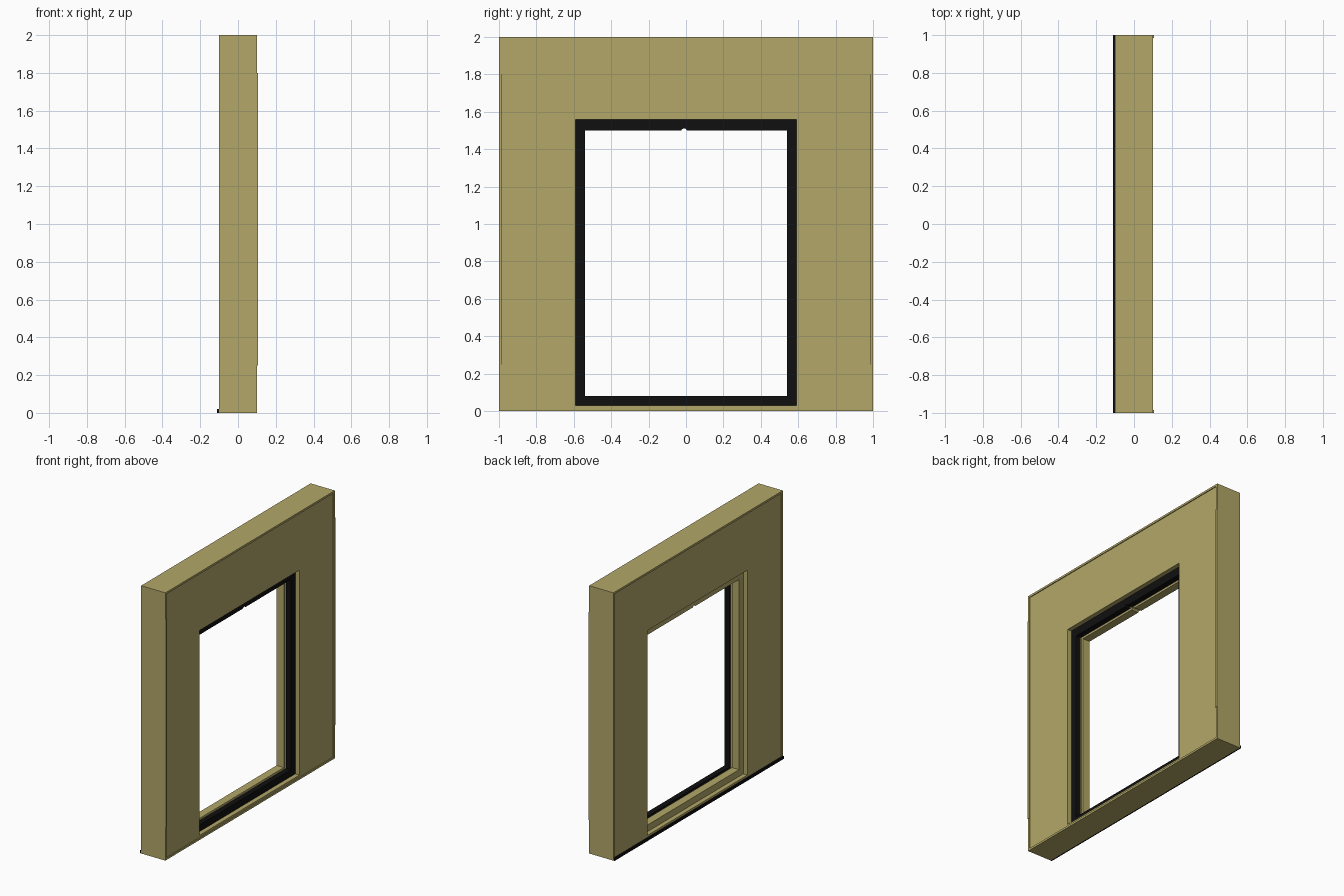
import bpy, bmesh, math

if "Cube" in bpy.data.objects:
    bpy.data.objects.remove(bpy.data.objects["Cube"])

def material(name, rgb):
    m = bpy.data.materials.new(name)
    m.diffuse_color = (*rgb, 1)
    m.use_nodes = True
    m.node_tree.nodes["Principled BSDF"].inputs["Base Color"].default_value = m.diffuse_color
    return m

TAN = material("tan", (0.45, 0.39, 0.14))
BLACK = material("black", (0.005, 0.005, 0.005))

def finish(name, bm, mat):
    bmesh.ops.recalc_face_normals(bm, faces=bm.faces)
    me = bpy.data.meshes.new(name)
    bm.to_mesh(me)
    bm.free()
    me.materials.append(mat)
    ob = bpy.data.objects.new(name, me)
    bpy.context.collection.objects.link(ob)
    return ob

def ring(name, outer, inner, x0, x1, mat):
    """Rectangular ring in the YZ plane; rects are (half_width, z_low, z_high)."""
    bm = bmesh.new()
    def loop(rect, x):
        w, a, b = rect
        return [bm.verts.new((x, y, z)) for y, z in ((-w, a), (w, a), (w, b), (-w, b))]
    loops = [loop(outer, x0), loop(outer, x1), loop(inner, x1), loop(inner, x0)]
    for k in range(4):
        a, b = loops[k], loops[(k + 1) % 4]
        for i in range(4):
            j = (i + 1) % 4
            bm.faces.new((a[i], a[j], b[j], b[i]))
    return finish(name, bm, mat)

def box(name, lo, hi, mat):
    bm = bmesh.new()
    bmesh.ops.create_cube(bm, size=1)
    for v in bm.verts:
        v.co = [(l + h) / 2 + c * (h - l) for l, h, c in zip(lo, hi, v.co)]
    return finish(name, bm, mat)

# Wall slab with opening, and its slightly raised border on both sides
opening = (0.59, 0.03, 1.56)
ring("wall", (0.985, 0.015, 1.985), opening, -0.094, 0.094, TAN)
ring("wall_border", (1.0, 0.0, 2.0), (0.985, 0.015, 1.985), -0.1, 0.1, TAN)

# Window frame: two rings with a recessed channel between them
clear = (0.54, 0.08, 1.50)
frames = [ring("outer_frame", opening, clear, 0.02, 0.06, BLACK),
          ring("inner_frame", opening, clear, -0.06, -0.0, TAN),
          ring("frame_channel", opening, (0.555, 0.065, 1.515), 0.0, 0.02, TAN)]

# Small round notch in the middle of the head
bpy.ops.mesh.primitive_cylinder_add(vertices=16, radius=0.016, depth=0.3,
                                    location=(0, -0.01, 1.495),
                                    rotation=(0, math.pi / 2, 0))
cutter = bpy.context.object
cutter.name = "notch_cutter"
cutter.hide_render = True
cutter.hide_set(True)
for f in frames[:2]:
    mod = f.modifiers.new("notch", 'BOOLEAN')
    mod.operation = 'DIFFERENCE'
    mod.solver = 'EXACT'
    mod.object = cutter

# Skirting strip at the back foot and thin edge strips on the other face
box("skirting", (-0.11, -1, 0), (-0.1, 1, 0.02), BLACK)
for side, y in (("left", -0.9925), ("right", 0.9925)):
    box(side + "_edge_strip", (0.1, y - 0.0075, 0.25), (0.105, y + 0.0075, 1.8), TAN)
